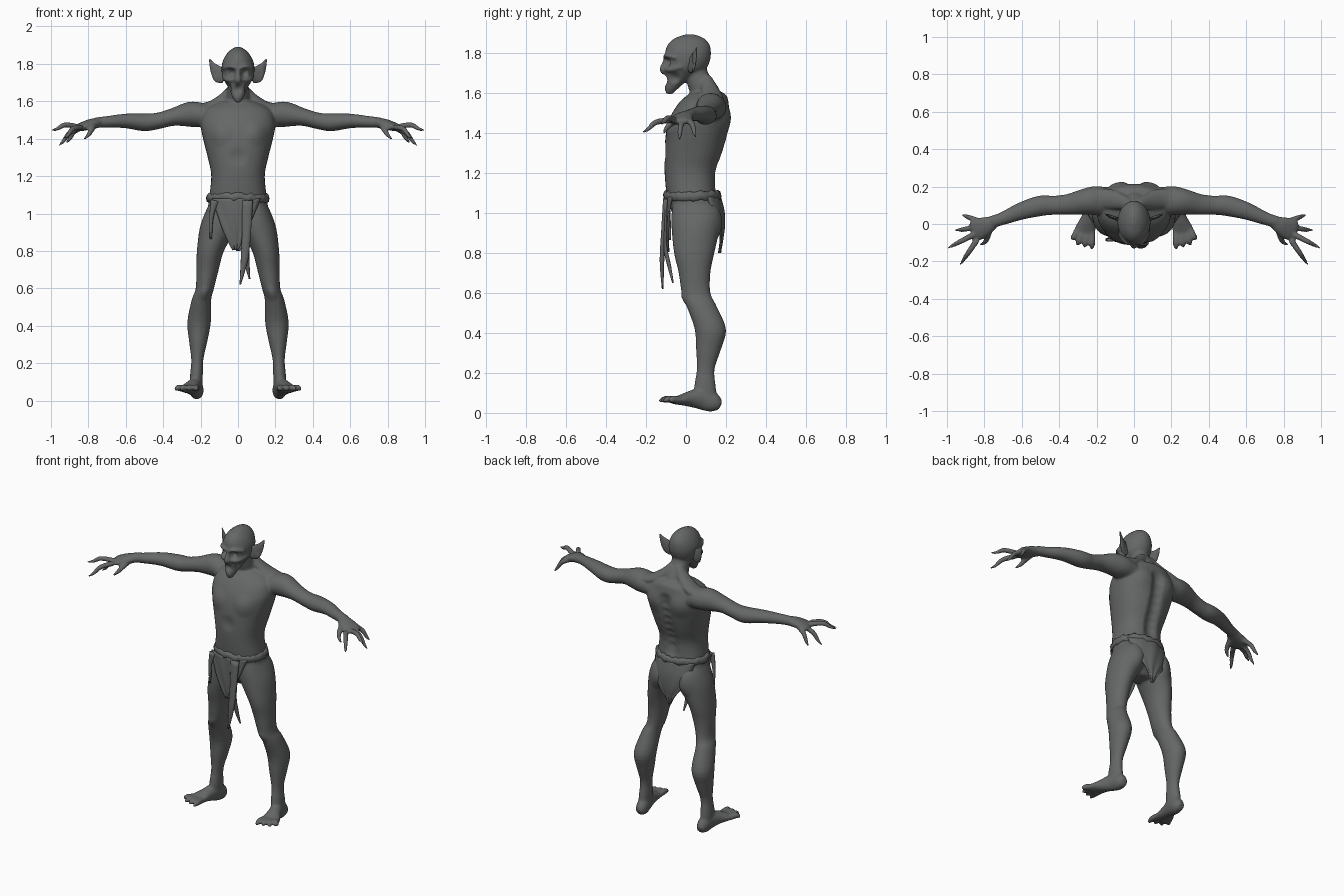
import bpy, bmesh, math, random
from mathutils import Vector

random.seed(4)
skin = bpy.data.materials.new("dark grey")
skin.diffuse_color = (0.13, 0.136, 0.133, 1)


def finish(name, bm):
    me = bpy.data.meshes.new(name)
    bm.to_mesh(me)
    bm.free()
    me.materials.append(skin)
    ob = bpy.data.objects.new(name, me)
    bpy.context.collection.objects.link(ob)
    me.polygons.foreach_set("use_smooth", [True] * len(me.polygons))
    return ob


def smooth_rows(rows, n=4):
    """Catmull-Rom interpolation through rows of numbers."""
    out = []
    for i in range(len(rows) - 1):
        p0, p1, p2 = rows[max(i - 1, 0)], rows[i], rows[i + 1]
        p3 = rows[min(i + 2, len(rows) - 1)]
        for k in range(n):
            t = k / n
            out.append([0.5 * (2 * b + (c - a) * t + (2 * a - 5 * b + 4 * c - d) * t * t
                               + (3 * b - a - 3 * c + d) * t ** 3)
                        for a, b, c, d in zip(p0, p1, p2, p3)])
    return out + [list(rows[-1])]


def skin_rings(bm, rings):
    vs = [[bm.verts.new(p) for p in r] for r in rings]
    n = len(vs[0])
    faces = [bm.faces.new((a[j], a[(j + 1) % n], b[(j + 1) % n], b[j]))
             for a, b in zip(vs, vs[1:]) for j in range(n)]
    faces += [bm.faces.new(vs[0]), bm.faces.new(vs[-1])]
    bmesh.ops.recalc_face_normals(bm, faces=faces)


def ellipse(c, a, b, n, power=1.0):
    pts = []
    for j in range(n):
        t = 2 * math.pi * j / n
        ca, sa = math.cos(t), math.sin(t)
        pts.append(c + a * math.copysign(abs(ca) ** power, ca)
                   + b * math.copysign(abs(sa) ** power, sa))
    return pts


def stack(bm, rows, s=1, n=28, power=1.0):
    """Horizontal rings, rows of (z, x0, x1, y0, y1)."""
    rings = []
    for z, x0, x1, y0, y1 in smooth_rows(rows):
        rings.append(ellipse(Vector((s * (x0 + x1) / 2, (y0 + y1) / 2, z)),
                             Vector(((x1 - x0) / 2, 0, 0)), Vector((0, (y1 - y0) / 2, 0)), n, power))
    skin_rings(bm, rings)


def tube(bm, rows, s=1, n=16, ref=(0, 0, 1)):
    """Rings across a path, rows of (x, y, z, side radius, radius along ref)."""
    rows = smooth_rows([(s * r[0], *r[1:]) for r in rows])
    ps = [Vector(r[:3]) for r in rows]
    rings = []
    for i, r in enumerate(rows):
        t = (ps[min(i + 1, len(ps) - 1)] - ps[max(i - 1, 0)]).normalized()
        a = t.cross(Vector(ref)).normalized()
        rings.append(ellipse(ps[i], a * r[3], a.cross(t) * r[4], n))
    skin_rings(bm, rings)


body = bmesh.new()
# torso and pelvis
stack(body, [(.87, -.05, .05, .0, .11), (.93, -.12, .12, -.045, .155), (1.0, -.16, .16, -.07, .17),
             (1.08, -.155, .155, -.095, .155), (1.2, -.143, .143, -.107, .152),
             (1.3, -.162, .162, -.107, .185), (1.4, -.187, .187, -.1, .212),
             (1.48, -.2, .2, -.078, .222), (1.55, -.18, .18, -.035, .213),
             (1.59, -.12, .12, .01, .2), (1.61, -.06, .06, .05, .16)], n=36, power=.87)
# neck
tube(body, [(0, .125, 1.52, .1, .08), (0, .095, 1.6, .068, .072), (0, .06, 1.67, .056, .06),
            (0, .045, 1.74, .05, .05)], ref=(0, 1, 0))
# head
stack(body, [(1.594, -.014, .014, -.098, -.065), (1.62, -.03, .03, -.107, -.04),
             (1.655, -.045, .045, -.1, .0), (1.69, -.062, .062, -.105, .055),
             (1.72, -.08, .08, -.106, .1), (1.76, -.088, .088, -.104, .12),
             (1.8, -.086, .086, -.105, .125), (1.84, -.07, .07, -.092, .118),
             (1.872, -.044, .044, -.058, .09), (1.891, -.012, .012, -.005, .045)])
# nose
tube(body, [(0, -.095, 1.775, .01, .014), (0, -.108, 1.74, .013, .016), (0, -.116, 1.715, .018, .017),
            (0, -.105, 1.698, .012, .012)], ref=(0, 1, 0))

TIPS = [(.92, .05, 1.38), (.96, -.035, 1.365), (.998, -.13, 1.45), (.93, -.218, 1.405)]
TOES = [(.34, -.07), (.308, -.11), (.267, -.125), (.225, -.137)]
for s in (1, -1):
    # brow and cheekbone
    tube(body, [(.008, -.104, 1.777, .012, .01), (.045, -.096, 1.786, .013, .01),
                (.078, -.05, 1.775, .012, .01)], s)
    tube(body, [(.025, -.1, 1.715, .01, .01), (.055, -.078, 1.715, .014, .012),
                (.077, -.02, 1.73, .012, .012)], s)
    # neck to shoulder muscle
    tube(body, [(.02, .1, 1.67, .03, .03), (.075, .12, 1.615, .045, .03), (.15, .135, 1.57, .055, .03),
                (.24, .13, 1.56, .04, .025)], s)
    # arm
    tube(body, [(.12, .12, 1.52, .07, .06), (.2, .125, 1.527, .078, .066), (.26, .12, 1.53, .07, .067),
                (.35, .105, 1.515, .056, .047), (.43, .1, 1.495, .051, .044), (.5, .097, 1.488, .055, .048),
                (.6, .07, 1.495, .047, .039), (.7, .03, 1.49, .035, .031),
                (.76, .012, 1.486, .032, .028)], s, 20)
    # palm
    tube(body, [(.74, .017, 1.487, .03, .027), (.79, -.01, 1.477, .05, .028),
                (.84, -.03, 1.462, .06, .022), (.862, -.04, 1.456, .045, .015)], s)
    # fingers and thumb
    for i, tip in enumerate(TIPS):
        a = Vector((.83 + .01 * i - .02 * (i == 3), .015 - .034 * i, 1.462))
        b = Vector(tip)
        m = a.lerp(b, .5) + Vector((0, 0, .018))
        tube(body, [(*a, .017, .016), (*m, .015, .015), (*a.lerp(b, .78), .011, .011),
                    (*(b + Vector((0, 0, -.003))), .005, .005)], s, 10)
    tube(body, [(.775, -.03, 1.468, .02, .018), (.785, -.075, 1.445, .016, .016),
                (.8, -.1, 1.42, .012, .012), (.825, -.11, 1.395, .005, .005)], s, 10)
    # leg
    stack(body, [(1.06, .04, .15, -.06, .13), (1.0, .012, .178, -.072, .172), (.92, .012, .205, -.072, .168),
                 (.8, .075, .22, -.06, .142), (.7, .103, .223, -.037, .122), (.6, .128, .226, -.022, .122),
                 (.54, .143, .247, .0, .15), (.42, .145, .271, .043, .2), (.32, .163, .262, .05, .176),
                 (.22, .185, .25, .054, .143), (.14, .188, .256, .042, .148), (.08, .19, .258, .04, .155)], s)
    # foot
    tube(body, [(.222, .172, .035, .022, .022), (.22, .14, .05, .036, .048), (.227, .085, .07, .037, .056),
                (.243, .025, .07, .042, .042), (.26, -.03, .064, .056, .025),
                (.268, -.065, .06, .052, .017)], s, 20)
    # toes
    for i, (tx, ty) in enumerate(TOES):
        bx = .302 - .026 * i
        tube(body, [(bx, -.03, .064, .017, .017), ((bx + tx) / 2, (ty - .04) / 2 - .015, .068, .018, .018),
                    (tx, ty, .057, .006, .006)], s, 10)

# fuse the parts into one smooth skin
rough = finish("body_parts", body)
mod = rough.modifiers.new("fuse", 'REMESH')
mod.mode, mod.voxel_size = 'VOXEL', 0.007
mod = rough.modifiers.new("relax", 'SMOOTH')
mod.factor, mod.iterations = 0.5, 6
mesh = bpy.data.meshes.new_from_object(rough.evaluated_get(bpy.context.evaluated_depsgraph_get()))
bpy.data.objects.remove(rough)

# sculpt strokes: centre, radius, push
strokes = [((.037, -.105, 1.752), .032, (0, .03, 0)), ((.06, -.06, 1.672), .038, (-.016, .006, 0)),
           ((.0, -.11, 1.665), .03, (0, .016, 0)), ((.1, -.08, 1.43), .08, (0, -.012, 0)),
           ((.1, .2, 1.47), .09, (0, .012, 0)), ((.03, .02, 1.55), .05, (0, .012, 0)),
           ((.085, .16, .93), .08, (0, .012, 0)), ((.175, -.01, .57), .05, (0, -.008, 0)),
           ((.0, -.1, 1.3), .06, (0, .008, 0)), ((.11, -.09, 1.365), .01, (0, -.005, 0))]
strokes += [((0, .14 + .08 * i / 7, 1.14 + .05 * i), .06, (0, -.018, 0)) for i in range(8)]
for c, r, d in strokes:
    for s in ((1, -1) if c[0] else (1,)):
        centre, push = Vector((s * c[0], c[1], c[2])), Vector((s * d[0], d[1], d[2]))
        for v in mesh.vertices:
            q = (v.co - centre).length_squared / (r * r)
            if q < 1:
                v.co += push * (1 - q) ** 2
bm = bmesh.new()
bm.from_mesh(mesh)
finish("body", bm)

# pointed ears, hollowed in front
for s, side in ((1, "left"), (-1, "right")):
    bm = bmesh.new()
    tube(bm, [(.07, .02, 1.725, .012, .03), (.095, .026, 1.74, .012, .045), (.118, .036, 1.765, .01, .034),
              (.138, .046, 1.795, .006, .017), (.152, .053, 1.825, .002, .003)], s, 14)
    for v in bm.verts:
        if .085 < abs(v.co.x) < .14 and v.co.y < .03:
            v.co.y += .006
    finish(side + "_ear", bm)

# rolled waistband
bm = bmesh.new()
N, M = 56, 8
ring = []
for i in range(N):
    t = 2 * math.pi * i / N
    w, lift = random.uniform(.012, .018), random.uniform(-.007, .007)
    ring.append([bm.verts.new(((.155 + w * math.cos(u)) * math.cos(t),
                               .032 + (.13 + w * math.cos(u)) * math.sin(t),
                               1.085 + lift + .024 * math.sin(u)))
                 for u in [2 * math.pi * k / M for k in range(M)]])
for i in range(N):
    a, b = ring[i], ring[(i + 1) % N]
    for k in range(M):
        bm.faces.new((a[k], b[k], b[(k + 1) % M], a[(k + 1) % M]))
finish("waistband", bm)


def flap(name, rows, bend):
    """Hanging cloth, rows of (x, y, z, half width), edges curved by bend."""
    bm = bmesh.new()
    grid = []
    for x, y, z, h in smooth_rows(rows):
        grid.append([bm.verts.new((x + h * u, y + bend * (h * u) ** 2 + .003 * math.sin(9 * u + 20 * z), z))
                     for u in [k / 6 - 1 for k in range(13)]])
    for a, b in zip(grid, grid[1:]):
        for k in range(12):
            bm.faces.new((a[k], a[k + 1], b[k + 1], b[k]))
    mod = finish(name, bm).modifiers.new("thickness", 'SOLIDIFY')
    mod.thickness, mod.offset = .01, 0


flap("front_flap", [(-.01, -.105, 1.08, .13), (-.012, -.105, 1.0, .1), (-.015, -.1, .9, .06),
                    (-.015, -.09, .805, .014)], 2.2)
flap("back_flap", [(0, .168, 1.08, .14), (0, .186, 1.0, .125), (0, .187, .92, .085),
                   (0, .178, .86, .04), (0, .168, .8, .008)], -3)

# ragged hanging strips
STRIPS = [[(.05, -.105, 1.07, .03, .01), (.045, -.115, .9, .024, .01), (.035, -.12, .76, .02, .012),
           (.012, -.117, .62, .004, .004)],
          [(.06, -.1, 1.07, .02, .01), (.045, -.105, .85, .018, .01), (.048, -.085, .74, .014, .01),
           (.062, -.065, .65, .004, .004)],
          [(-.125, -.085, 1.07, .022, .01), (-.142, -.085, .98, .011, .009), (-.145, -.08, .865, .006, .006)]]
for i, rows in enumerate(STRIPS):
    bm = bmesh.new()
    tube(bm, rows, 1, 10, ref=(0, 1, 0))
    finish("hanging_strip_%d" % (i + 1), bm)
